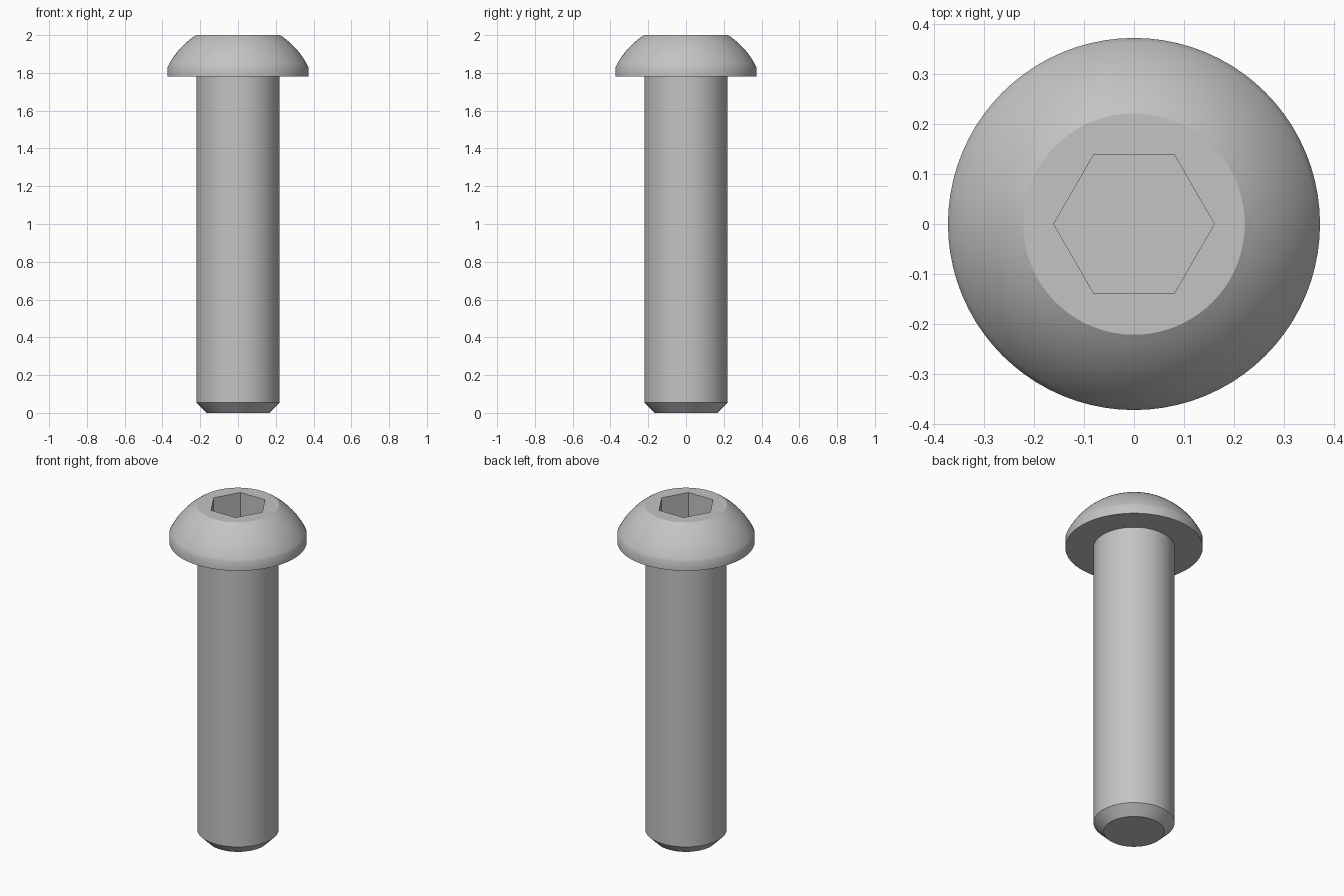
import bpy, bmesh, math

if "Cube" in bpy.data.objects:
    bpy.data.objects.remove(bpy.data.objects["Cube"], do_unlink=True)

SHANK_R, HEAD_R, TOP_R = 0.22, 0.373, 0.222
HEAD_Z, RIM_Z, TOP_Z = 1.78, 1.83, 2.0
CHAMFER = 0.055
SOCKET_R, SOCKET_DEPTH = 0.161, 0.16

steel = bpy.data.materials.new("plain_steel_grey")
steel.use_nodes = True
grey = (0.55, 0.55, 0.55, 1)
steel.diffuse_color = grey
steel.node_tree.nodes["Principled BSDF"].inputs["Base Color"].default_value = grey


def lathe(name, profile, sides):
    """Closed solid of revolution from (radius, z) points, bottom to top."""
    bm = bmesh.new()
    rings = []
    for r, z in profile:
        angles = [math.tau * i / sides for i in range(sides)]
        rings.append([bm.verts.new((r * math.cos(a), r * math.sin(a), z)) for a in angles])
    for low, high in zip(rings, rings[1:]):
        for i in range(sides):
            j = (i + 1) % sides
            bm.faces.new((low[i], low[j], high[j], high[i]))
    bm.faces.new(rings[0][::-1])
    bm.faces.new(rings[-1])
    mesh = bpy.data.meshes.new(name)
    bm.to_mesh(mesh)
    bm.free()
    mesh.materials.append(steel)
    obj = bpy.data.objects.new(name, mesh)
    bpy.context.collection.objects.link(obj)
    return obj


# Dome arc, centred on the axis, from the rim up to the flat top
centre = (TOP_Z + RIM_Z) / 2 - (HEAD_R**2 - TOP_R**2) / (2 * (TOP_Z - RIM_Z))
dome_r = math.hypot(TOP_R, TOP_Z - centre)
start = math.atan2(RIM_Z - centre, HEAD_R)
end = math.atan2(TOP_Z - centre, TOP_R)
STEPS = 12
dome = []
for k in range(STEPS + 1):
    a = start + (end - start) * k / STEPS
    dome.append((dome_r * math.cos(a), centre + dome_r * math.sin(a)))

# Chamfered shank, flat underside and rounded head
shank = [(SHANK_R - CHAMFER, 0), (SHANK_R, CHAMFER), (SHANK_R, HEAD_Z)]
screw = lathe("button_head_screw", shank + [(HEAD_R, HEAD_Z)] + dome, 80)

# Hexagonal drive socket
cutter = lathe("socket_cutter", [(SOCKET_R, TOP_Z - SOCKET_DEPTH), (SOCKET_R, TOP_Z + 0.1)], 6)
cutter.hide_render = True
cut = screw.modifiers.new("hex_socket", "BOOLEAN")
cut.operation = "DIFFERENCE"
cut.solver = "EXACT"
cut.object = cutter

bpy.ops.object.select_all(action="DESELECT")
screw.select_set(True)
bpy.context.view_layer.objects.active = screw
bpy.ops.object.modifier_apply(modifier=cut.name)
bpy.data.objects.remove(cutter, do_unlink=True)

bpy.ops.object.shade_smooth_by_angle(angle=math.radians(30))
